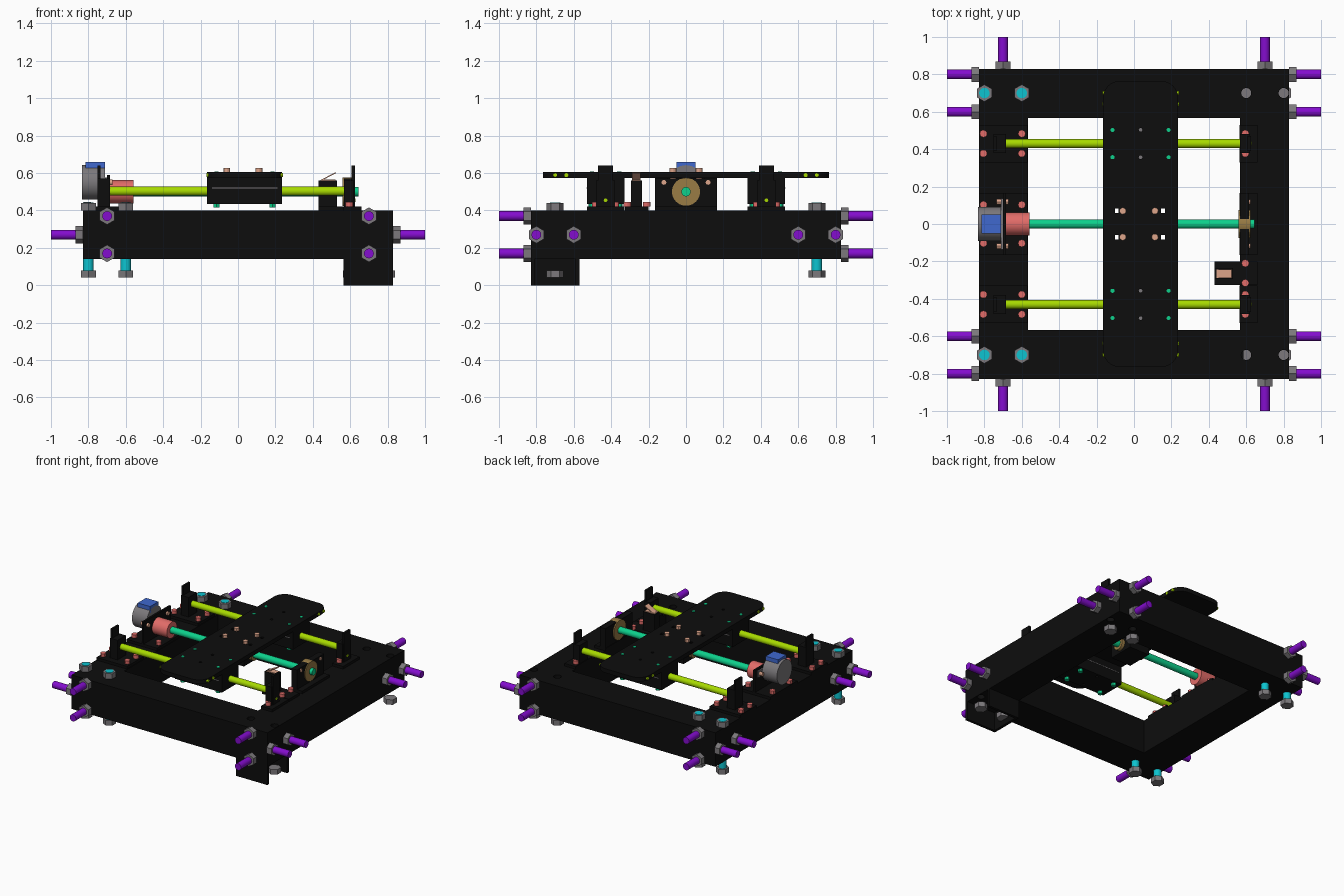
import bpy
import bmesh
from math import sin, cos, pi
from mathutils import Vector

if "Cube" in bpy.data.objects:
    bpy.data.objects.remove(bpy.data.objects["Cube"])


def material(name, r, g, b):
    m = bpy.data.materials.new(name)
    m.use_nodes = True
    m.diffuse_color = (r, g, b, 1)
    m.node_tree.nodes["Principled BSDF"].inputs["Base Color"].default_value = (r, g, b, 1)
    return m


BLACK = material("black", .004, .004, .004)
GREY = material("steel grey", .2, .19, .2)
PURPLE = material("purple", .23, .004, .62)
CYAN = material("cyan", .004, .55, .63)
LIME = material("lime", .39, .7, .0)
GREEN = material("green", .004, .63, .26)
SALMON = material("salmon", .76, .15, .14)
TAN = material("pale tan", .74, .38, .26)
BLUE = material("blue", .05, .14, .62)
GOLD = material("dull gold", .32, .2, .06)


def place(axis, u, v, w):
    return Vector({"x": (w, u, v), "y": (u, w, v), "z": (u, v, w)}[axis])


def prism(name, mat, axis, points, start, end, smooth=False):
    """Extrude a flat outline along one axis."""
    bm = bmesh.new()
    low = [bm.verts.new(place(axis, u, v, start)) for u, v in points]
    face = bm.faces.new(low)
    out = bmesh.ops.extrude_face_region(bm, geom=[face])
    move = place(axis, 0, 0, end - start)
    for v in out["geom"]:
        if isinstance(v, bmesh.types.BMVert):
            v.co += move
    bmesh.ops.recalc_face_normals(bm, faces=bm.faces)
    mesh = bpy.data.meshes.new(name)
    bm.to_mesh(mesh)
    bm.free()
    mesh.materials.append(mat)
    ob = bpy.data.objects.new(name, mesh)
    bpy.context.collection.objects.link(ob)
    if smooth:
        bpy.ops.object.select_all(action="DESELECT")
        ob.select_set(True)
        bpy.context.view_layer.objects.active = ob
        bpy.ops.object.shade_smooth_by_angle()
    return ob


def ring(u, v, r, n):
    return [(u + r * sin(2 * pi * i / n), v + r * cos(2 * pi * i / n)) for i in range(n)]


def rod(name, mat, axis, u, v, r, start, end, n=24):
    return prism(name, mat, axis, ring(u, v, r, n), start, end, smooth=True)


def hexnut(name, axis, u, v, start, end):
    return prism(name, GREY, axis, ring(u, v, .046, 6), start, end)


def box(name, mat, x0, x1, y0, y1, z0, z1):
    return prism(name, mat, "z", [(x0, y0), (x1, y0), (x1, y1), (x0, y1)], z0, z1)


def cut(ob, cutter):
    cutter.hide_render = True
    cutter.hide_viewport = True
    mod = ob.modifiers.new("cut", "BOOLEAN")
    mod.operation = "DIFFERENCE"
    mod.solver = "EXACT"
    mod.object = cutter


SIDES = (-1, 1)

# Square frame with an open middle
frame = box("frame", BLACK, -.83, .83, -.83, .83, .14, .40)
cut(frame, box("frame_opening_cutter", BLACK, -.567, .567, -.567, .567, .1, .5))

# Corner bolts, and open holes on the left side
for s in SIDES:
    for x in (.6, .8):
        cut(frame, rod("bolt_hole_cutter", BLACK, "z", x, s * .7, .027, .1, .5))
        rod("corner_bolt", CYAN, "z", -x, s * .7, .028, .07, .443)
        hexnut("corner_bolt_nut", "z", -x, s * .7, .40, .44)
        for side in SIDES:
            hexnut("corner_bolt_head", "z", side * x, s * .7, .042, .08)

# Threaded tie rods through the frame
for y in (-.8, -.6, .6, .8):
    rod("cross_tie_rod", PURPLE, "x", y, .27, .026, -1, 1)
    for a, b in ((-.87, -.83), (.83, .87)):
        hexnut("cross_rod_nut", "x", y, .27, a, b)
for x in (-.7, .7):
    for z in (.17, .37):
        rod("long_tie_rod", PURPLE, "y", x, z, .026, -1, 1)
        for a, b in ((-.87, -.83), (.83, .87)):
            hexnut("long_rod_nut", "y", x, z, a, b)

# Corner foot made of three walls
box("foot_front_wall", BLACK, .565, .83, -.83, -.81, 0, .14)
box("foot_back_wall", BLACK, .565, .83, -.59, -.57, 0, .14)
box("foot_inner_wall", BLACK, .565, .585, -.82, -.58, 0, .14)

# Guide rods with their holders
for s in SIDES:
    y = s * .43
    rod("guide_rod", LIME, "x", y, .503, .024, -.69, .58)
    box("right_holder_base", BLACK, -.83, -.57, y - .1, y + .1, .40, .42)
    box("left_holder_base", BLACK, .565, .66, y - .1, y + .1, .40, .42)
    box("right_holder_block", BLACK, -.75, -.685, y - .05, y + .05, .42, .57)
    box("left_holder_block", BLACK, .568, .62, y - .05, y + .05, .42, .56)
    box("right_holder_post", BLACK, -.75, -.735, y - .04, y + .04, .42, .64)
    box("left_holder_post", BLACK, .608, .625, y - .04, y + .04, .42, .64)
    rod("holder_set_screw", LIME, "x", y, .455, .01, .62, .628, 12)
    for dy in (-.053, .053):
        for x in (-.805, -.6, .595):
            rod("holder_screw", SALMON, "z", x, y + dy, .02, .42, .445, 12)

# Motor with its bracket and coupler
box("motor_bracket_base", BLACK, -.83, -.57, -.165, .165, .40, .42)
box("motor_bracket", BLACK, -.70, -.685, -.165, .165, .42, .59)
rod("motor_body", GREY, "x", 0, .55, .092, -.835, -.71, 40)
box("motor_flange", GREY, -.71, -.70, -.135, .135, .525, .575)
box("motor_cable_cover", BLUE, -.815, -.71, -.05, .05, .61, .658)
rod("coupler", SALMON, "x", 0, .5, .062, -.69, -.56, 32)
for s in SIDES:
    rod("motor_screw", TAN, "x", s * .118, .55, .015, -.735, -.67, 12)
    for x in (-.805, -.6, .595):
        rod("bracket_screw", SALMON, "z", x, s * .103, .02, .42, .445, 12)

# Lead screw and its end bearing
rod("lead_screw", GREEN, "x", 0, .5, .025, -.57, .645)
box("bearing_base", BLACK, .565, .66, -.165, .165, .40, .42)
box("bearing_plate", BLACK, .568, .615, -.165, .165, .42, .57)
rod("end_bearing", GOLD, "x", 0, .5, .075, .56, .622, 40)
for s in SIDES:
    rod("bearing_plate_screw", TAN, "x", s * .118, .55, .013, .615, .622, 12)

# Limit switch on its bracket
box("switch_bracket", BLACK, .43, .66, -.325, -.2, .40, .42)
box("switch_post", BLACK, .43, .53, -.295, -.235, .42, .56)
box("switch_body", TAN, .445, .52, -.288, -.242, .56, .566)
prism("switch_lever", TAN, "y", [(.44, .562), (.445, .558), (.525, .6), (.52, .604)], -.288, -.242)
for y in (-.21, -.315):
    rod("switch_bracket_screw", SALMON, "z", .595, y, .02, .42, .445, 12)

# Carriage plate with rounded corners
outline = []
for cx, cy, k in ((.145, .675, 0), (.145, -.675, 1), (-.075, -.675, 2), (-.075, .675, 3)):
    for i in range(9):
        a = (k + i / 8) * pi / 2
        outline.append((cx + .09 * sin(a), cy + .09 * cos(a)))
plate = prism("carriage_plate", BLACK, "z", outline, .573, .605)
for s in SIDES:
    for y in (.64, .7):
        rod("plate_edge_screw", LIME, "x", s * y, .589, .011, .18, .24, 12)
        rod("plate_edge_screw", LIME, "x", s * y, .589, .011, -.168, -.1, 12)

# Carriage bearing blocks under the plate
for s in SIDES:
    y = s * .43
    block = box("carriage_bearing_block", BLACK, -.165, .235, y - .1, y + .1, .435, .573)
    box("block_seam", GREY, -.14, .21, y - .102, y + .102, .517, .522)
    for dy in (-.073, .073):
        hole = rod("carriage_hole_cutter", BLACK, "z", .035, y + dy, .01, .4, .65, 12)
        cut(plate, hole)
        cut(block, hole)
        for x in (-.115, .185):
            rod("carriage_screw", GREEN, "z", x, y + dy, .011, .43, .609, 12)
            rod("carriage_screw_nut", GREEN, "z", x, y + dy, .018, .415, .435, 6)

# Lead screw nut holder
box("nut_holder", BLACK, -.05, .12, -.1, .1, .44, .573)
rod("lead_nut", GOLD, "x", 0, .5, .045, -.075, .145, 24)
for s in SIDES:
    for x, slot in ((-.06, -.092), (.112, .155)):
        rod("nut_holder_screw", TAN, "z", x, s * .07, .018, .57, .627, 12)
        cut(plate, box("plate_slot_cutter", BLACK, slot - .01, slot + .01,
                       s * .07 - .012, s * .07 + .012, .5, .7))
